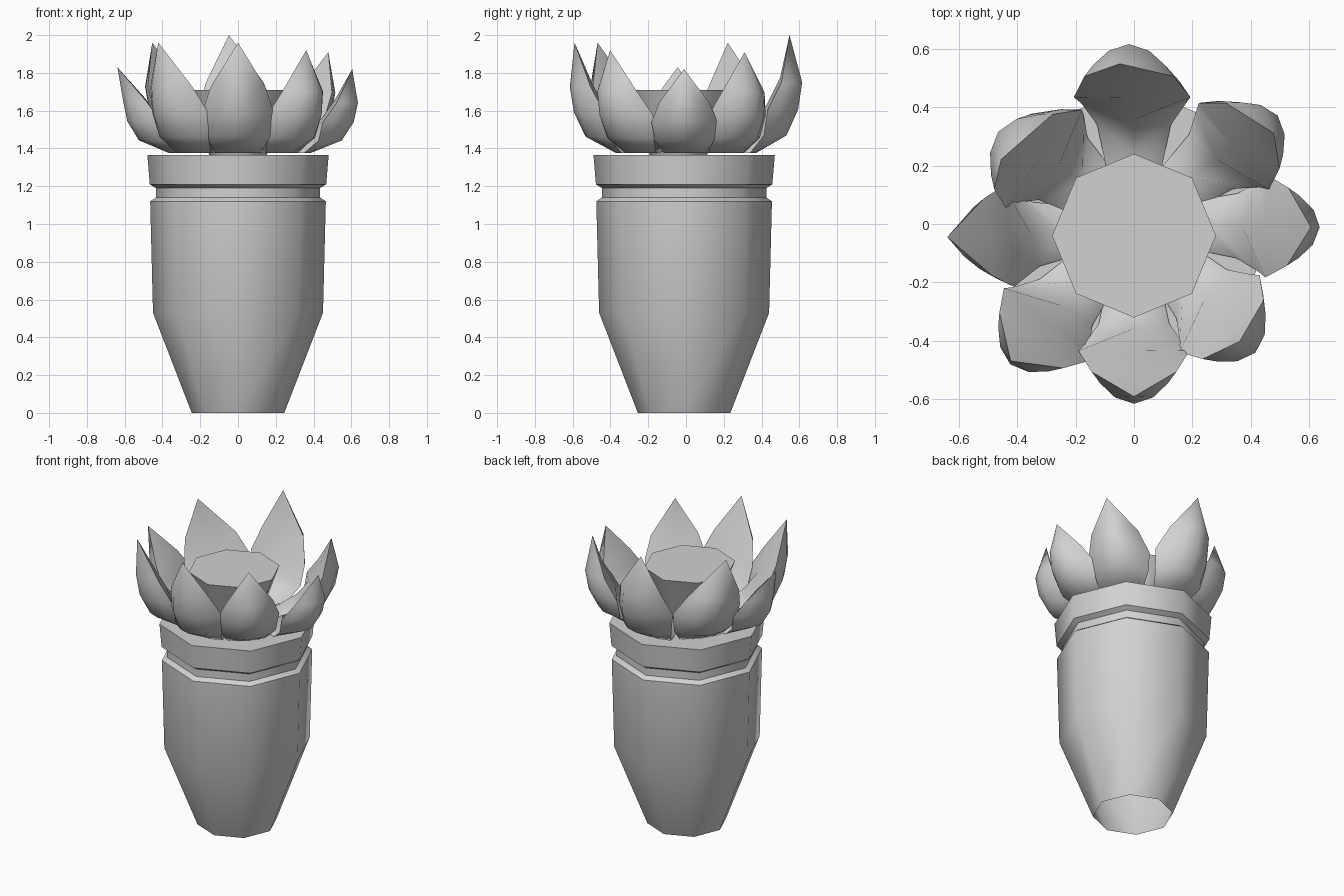
import bpy, math
from math import sin, cos, radians

cube = bpy.data.objects.get("Cube")
if cube:
    bpy.data.objects.remove(cube, do_unlink=True)

grey = bpy.data.materials.new("stone grey")
grey.use_nodes = True
COLOUR = (0.64, 0.64, 0.64, 1)
grey.diffuse_color = COLOUR
grey.node_tree.nodes["Principled BSDF"].inputs["Base Color"].default_value = COLOUR


def make_object(name, verts, faces, angle):
    mesh = bpy.data.meshes.new(name)
    mesh.from_pydata(verts, [], faces)
    mesh.materials.append(grey)
    obj = bpy.data.objects.new(name, mesh)
    bpy.context.collection.objects.link(obj)
    bpy.ops.object.select_all(action='DESELECT')
    obj.select_set(True)
    bpy.context.view_layer.objects.active = obj
    bpy.ops.object.shade_smooth_by_angle(angle=radians(angle))
    return obj


def lathe(name, profile, y, sides=8):
    """Turned shape from (radius, height) pairs, closed on top, open below."""
    verts = [(r * cos(math.tau * i / sides), y + r * sin(math.tau * i / sides), z)
             for r, z in profile for i in range(sides)]
    faces = [(k * sides + i, k * sides + (i + 1) % sides,
              (k + 1) * sides + (i + 1) % sides, (k + 1) * sides + i)
             for k in range(len(profile) - 1) for i in range(sides)]
    faces.append(tuple(range(len(verts) - sides, len(verts))))
    return make_object(name, verts, faces, 50)


# Octagonal pot with grooved neck and rim, and the flared flower centre
lathe("pot", [(0.245, 0), (0.45, 0.53), (0.465, 1.12), (0.435, 1.14),
              (0.435, 1.19), (0.467, 1.21), (0.48, 1.365)], -0.01)
lathe("flower_centre", [(0.15, 1.36), (0.28, 1.71)], -0.04)

# Petal rows: height share, radius against belly, half width, depth of cup,
# then radius against belly and height share of the inner face's middle
ROWS = [(0.04, 0.25, 0.08, 0.01, 0.24, 0.07), (0.0, 0.60, 0.12, 0.03, 0.40, 0.13),
        (0.15, 0.865, 0.17, 0.12, 0.58, 0.26), (0.37, 0.965, 0.19, 0.16, 0.70, 0.42),
        (0.60, 1.0, 0.145, 0.11, 0.81, 0.64)]
ACROSS = [-1, -0.8, -0.45, 0, 0.45, 0.8, 1]


def petal(name, azimuth, tip_azimuth, tip_r, tip_z, belly, width=1.0):
    """Solid leaf: rounded outer face, nearly flat inner face, pointed tip."""
    a = radians(azimuth)
    base, n = 1.375, len(ACROSS) + 1
    turn = radians(tip_azimuth - azimuth)

    def place(r, side, t):
        return (r * cos(a) - side * sin(a), r * sin(a) + side * cos(a),
                base + t * (tip_z - base))

    verts = []
    for t, r, w, d, inner_r, inner_t in ROWS:
        lean = tip_r * sin(turn) * t * t
        verts += [place(r * belly - d * s * s, w * s * width + lean, t) for s in ACROSS]
        verts.append(place(inner_r * belly, lean, inner_t))
    verts.append(place(tip_r * cos(turn), tip_r * sin(turn), 1))
    faces = [(k * n + i, k * n + (i + 1) % n, (k + 1) * n + (i + 1) % n, (k + 1) * n + i)
             for k in range(len(ROWS) - 1) for i in range(n)]
    last = (len(ROWS) - 1) * n
    faces += [(last + i, last + (i + 1) % n, len(verts) - 1) for i in range(n)]
    faces.append(tuple(reversed(range(n))))
    return make_object(name, verts, faces, 60)


# Ring of eight uneven petals
petal("front_petal", -90, -90, 0.59, 1.96, 0.615)
petal("back_petal", 90, 95, 0.55, 2.0, 0.615, 1.05)
petal("right_petal", 186, 184, 0.64, 1.83, 0.61, 0.92)
petal("left_petal", -1, -1, 0.605, 1.82, 0.635, 0.92)
petal("back_right_petal", 142, 154, 0.505, 1.96, 0.56, 1.12)
petal("back_left_petal", 39, 33, 0.57, 1.91, 0.615)
petal("front_left_petal", -46, -48, 0.54, 1.92, 0.605)
petal("front_right_petal", -131, -132, 0.63, 1.96, 0.64)
